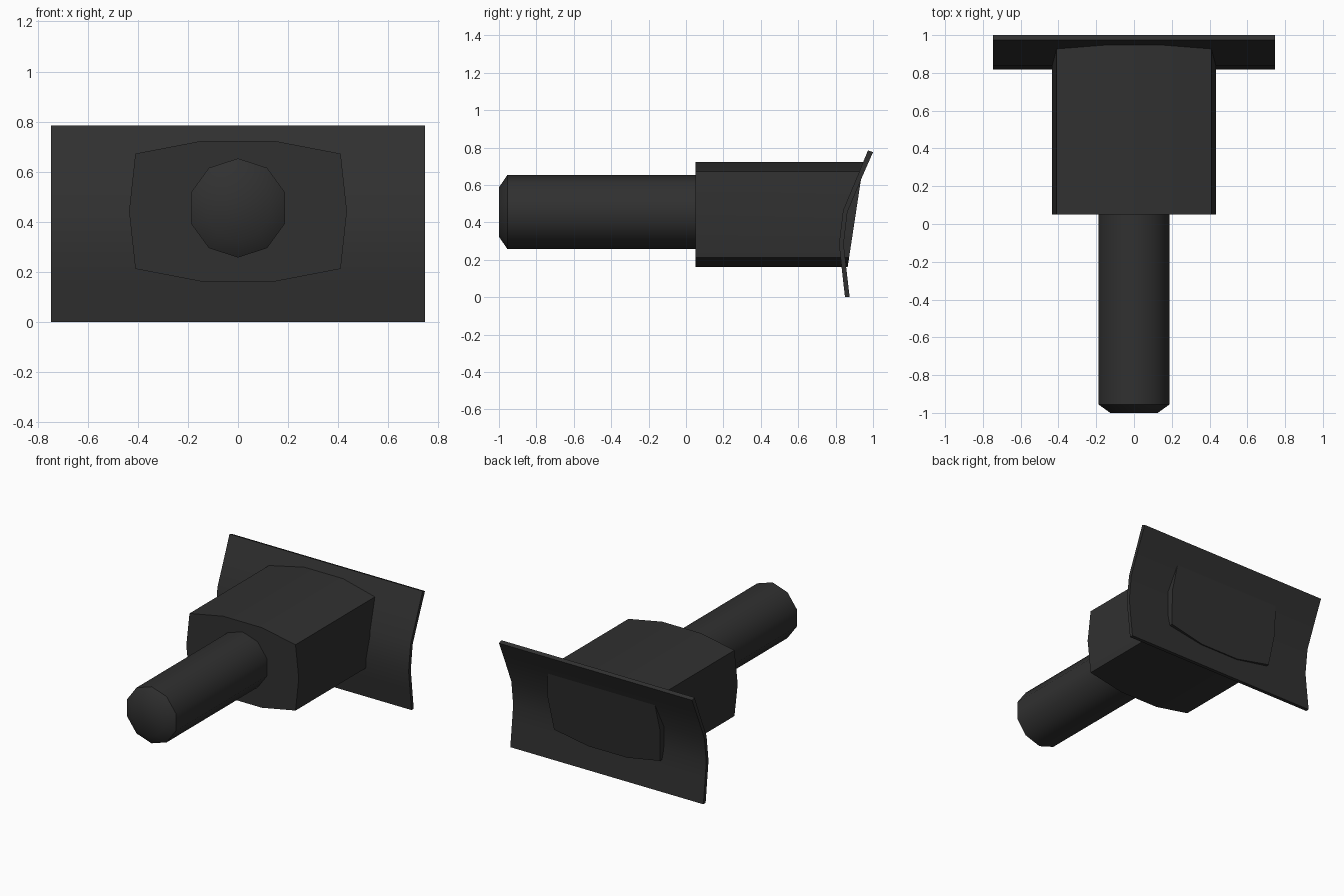
import bpy, bmesh, math

if "Cube" in bpy.data.objects:
    bpy.data.objects.remove(bpy.data.objects["Cube"])

mat = bpy.data.materials.new("dark grey")
mat.diffuse_color = (0.03, 0.03, 0.03, 1)
mat.use_nodes = True
mat.node_tree.nodes["Principled BSDF"].inputs["Base Color"].default_value = mat.diffuse_color


def loft(name, rings):
    """Join matching rings of points into a closed, capped solid."""
    bm = bmesh.new()
    vs = [[bm.verts.new(p) for p in r] for r in rings]
    n = len(rings[0])
    for a, b in zip(vs, vs[1:]):
        for i in range(n):
            j = (i + 1) % n
            bm.faces.new((a[i], a[j], b[j], b[i]))
    bm.faces.new(vs[0])
    bm.faces.new(vs[-1])
    bmesh.ops.recalc_face_normals(bm, faces=bm.faces)
    mesh = bpy.data.meshes.new(name)
    bm.to_mesh(mesh)
    bm.free()
    mesh.materials.append(mat)
    ob = bpy.data.objects.new(name, mesh)
    bpy.context.collection.objects.link(ob)
    bpy.ops.object.select_all(action='DESELECT')
    bpy.context.view_layer.objects.active = ob
    ob.select_set(True)
    bpy.ops.object.shade_smooth_by_angle(angle=math.radians(40))
    return ob


# Curved back plate: a (y, z) profile swept across x
front = [(0.85, 0), (0.833, 0.15), (0.818, 0.283), (0.84, 0.465), (0.922, 0.66), (0.973, 0.785)]
back = [(0.875, 0), (0.857, 0.155), (0.843, 0.283), (0.863, 0.455), (0.945, 0.65), (1.0, 0.775)]
profile = front + back[::-1]
loft("back_plate", [[(x, y, z) for y, z in profile] for x in (-0.747, 0.747)])

# Bulged block whose slanted rear pokes through the plate
quarter = [(0.435, 0.0), (0.41, 0.23), (0.15, 0.28)]
half = quarter + [(-x, z) for x, z in quarter[::-1]]
outline = half + [(x, -z) for x, z in half[-2:0:-1]]
zc = 0.442
loft("block", [[(x, 0.05, zc + z) for x, z in outline],
               [(x, 0.907 + 0.152 * z, zc + z) for x, z in outline]])


# Ten-sided shank with a chamfered tip
def ring(r, y):
    a = [math.pi / 2 + i * math.tau / 10 for i in range(10)]
    return [(r * math.cos(t), y, 0.455 + r * math.sin(t)) for t in a]


loft("shank", [ring(0.132, -1.0), ring(0.198, -0.955), ring(0.198, 0.06)])
